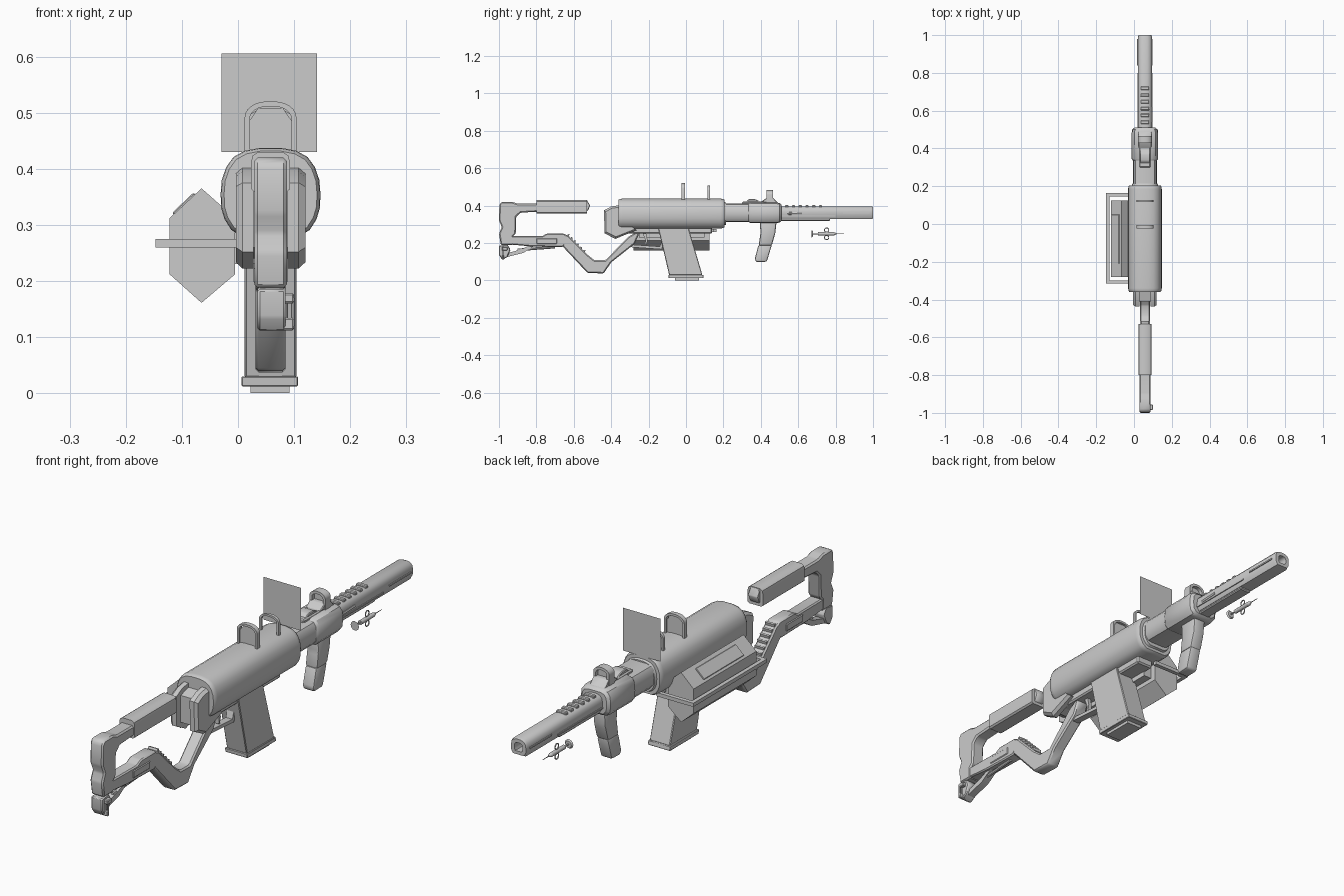
import bpy, bmesh, math
from mathutils import Vector

CX = 0.058  # x of the long axis


def finish(name, bm, bevel=0.0, seg=1):
    bmesh.ops.recalc_face_normals(bm, faces=bm.faces)
    if bevel:
        bmesh.ops.bevel(bm, geom=list(bm.edges), offset=bevel, segments=seg, profile=0.5,
                        affect='EDGES', clamp_overlap=True)
    me = bpy.data.meshes.new(name)
    bm.to_mesh(me)
    bm.free()
    ob = bpy.data.objects.new(name, me)
    bpy.context.collection.objects.link(ob)
    return ob


def loft(name, rings, bevel=0.0, seg=1, caps=True):
    bm = bmesh.new()
    rows = [[bm.verts.new(p) for p in r] for r in rings]
    n = len(rows[0])
    for a, b in zip(rows, rows[1:]):
        for i in range(n):
            bm.faces.new((a[i], a[(i + 1) % n], b[(i + 1) % n], b[i]))
    if caps:
        bm.faces.new(rows[0])
        bm.faces.new(rows[-1])
    return finish(name, bm, bevel, seg)


def side(name, pts, x0, x1, bevel=0.0, seg=1):
    """(y, z) profile extruded along x"""
    return loft(name, [[(x, y, z) for y, z in pts] for x in (x0, x1)], bevel, seg)


def along(name, pts, stations, cz, bevel=0.0, cx=CX):
    """(x offset, z offset) section swept along y with (y, scale) stations"""
    return loft(name, [[(cx + x * s, y, cz + z * s) for x, z in pts] for y, s in stations], bevel)


def box(name, x0, x1, y0, y1, z0, z1, bevel=0.0, seg=1):
    return side(name, [(y0, z0), (y1, z0), (y1, z1), (y0, z1)], x0, x1, bevel, seg)


def rod(name, p0, p1, r0, r1=None, n=12):
    p0, p1 = Vector(p0), Vector(p1)
    q = (p1 - p0).to_track_quat('Z', 'Y')
    ring = [(math.cos(2 * math.pi * i / n), math.sin(2 * math.pi * i / n)) for i in range(n)]
    r1 = r0 if r1 is None else r1
    return loft(name, [[p + q @ Vector((c * r, s * r, 0)) for c, s in ring] for p, r in ((p0, r0), (p1, r1))])


def mirrored(half):
    """close a half section (x >= 0, listed top to bottom) by mirroring"""
    return half + [(-x, z) for x, z in reversed(half) if x > 1e-6]


def hoop(name, y0, y1, hw, z0, z1, w, r):
    def arch(h, top, rad):
        pts = [(h, z0)]
        for i in range(7):
            a = math.pi / 2 * i / 6
            pts.append((h - rad + rad * math.cos(a), top - rad * 0.7 + 0.7 * rad * math.sin(a)))
        return pts + [(-x, z) for x, z in reversed(pts)]
    pts = arch(hw, z1, r) + arch(hw - w, z1 - w, r - w)[::-1]
    return along(name, pts, [(y0, 1), (y1, 1)], 0)


# main housing
body = mirrored([(0.02, .082), (.046, .077), (.066, .066), (.079, .048), (.087, .025), (.089, 0),
                 (.088, -.025), (.082, -.045), (.07, -.064), (.05, -.077)])
along('main_housing', body, [(-.36, .93), (-.352, .985), (-.34, 1), (.185, 1), (.197, .985), (.205, .93)], .355)
along('housing_front_collar', body, [(.20, .8), (.215, .74)], .355)
box('lower_receiver', .02, .096, -.34, .14, .25, .30, .006)

# rear cap: recessed centre with two side shells
cap = [(-.438, .375), (-.40, .395), (-.34, .405), (-.30, .30), (-.265, .268), (-.378, .222), (-.436, .252)]
side('rear_cap_core', [(-.41, .37), (-.34, .39), (-.28, .27), (-.37, .24), (-.41, .26)], .02, .096)
for tag, s in (('left', -1), ('right', 1)):
    rings = [[(CX + s * .03, y, z) for y, z in cap], [(CX + s * .05, y, z) for y, z in cap],
             [(CX + s * .062, y * .9 - .035, z * .88 + .038) for y, z in cap]]
    loft('rear_cap_shell_' + tag, rings)

# handguard in front of the housing
guard = mirrored([(.035, .056), (.055, .05), (.067, .034), (.07, .0), (.067, -.032), (.052, -.05), (.03, -.053)])
along('handguard_rear', guard, [(.19, .9), (.345, .9)], .36)
along('handguard_front', guard, [(.335, .9), (.345, 1), (.485, 1), (.50, .96), (.51, .8)], .36)

# barrel with recessed muzzle
bar = mirrored([(.012, .036), (.026, .031), (.035, .02), (.037, .006), (.037, -.016), (.028, -.033)])
along('barrel', bar, [(.49, 1), (.99, 1), (1.0, .9), (1.0, .5), (.93, .5)], .36)
box('barrel_under_rail', .032, .084, .50, .77, .318, .335, .004)
for i in range(6):
    box(f'barrel_rib_{i}', .035, .081, .53 + i * .036, .548 + i * .036, .385, .402, .003)
for s in (-1, 1):
    x = CX + s * .037
    box('barrel_side_rail', x - .003, x + .003, .51, .80, .342, .348)
    box('barrel_side_slot', x - .004, x + .004, .84, .98, .357, .363)
rod('barrel_catch', (.09, .54, .357), (.09, .62, .360), .009, n=8)

# reflex sight on the handguard
box('sight_base', .028, .088, .30, .485, .405, .422, .005)
side('sight_rear_block', [(.32, .42), (.335, .434), (.37, .434), (.40, .42)], .032, .084, .003)
side('sight_front_ramp', [(.40, .42), (.43, .44), (.468, .44), (.50, .405)], .024, .092, .003)
hoop('sight_arch', .43, .465, .036, .415, .482, .011, .034)
along('sight_lens', [(-.026, .42), (.026, .42), (.026, .455), (.014, .471), (-.014, .471), (-.026, .455)],
      [(.447, 1), (.450, 1)], 0)

# hoop sights on the housing and the thin upright card
hoop('rear_hoop', -.025, -.006, .046, .425, .52, .009, .04)
along('rear_hoop_pane', [(-.038, .43), (.038, .43), (.038, .485), (.022, .508), (-.022, .508), (-.038, .485)],
      [(-.016, 1), (-.014, 1)], 0)
hoop('front_hoop', .116, .128, .044, .425, .507, .008, .038)
bm = bmesh.new()
bm.faces.new([bm.verts.new(p) for p in ((-.029, .205, .43), (.141, .205, .43), (.141, .205, .605), (-.029, .205, .605))])
finish('upright_card', bm)

# magazine
side('magazine', [(-.15, .285), (.012, .285), (.088, .028), (-.09, .028)], .012, .104, .003)
side('magazine_base', [(-.092, .012), (.095, .012), (.092, .03), (-.094, .03)], .006, .107, .002)
box('magazine_foot', .022, .092, -.06, .07, 0, .013)

# side canister with surrounding rail
can = [(0, .103), (.06, .05), (.06, -.05), (0, -.101), (-.057, -.05), (-.057, .05)]
along('side_canister', can, [(-.28, 1), (.125, 1)], .262, cx=-.065)
d = Vector((.055, 0, .053)).normalized()
nrm = Vector((-d.z, 0, d.x)) * .008
q0, q1 = Vector((-.114, 0, .318)), Vector((-.076, 0, .354))
loft('canister_panel', [[p + Vector((0, y, 0)) for p in (q0 - nrm, q1 - nrm, q1 + nrm * .6, q0 + nrm * .6)]
                        for y in (-.21, .05)], .002)
box('canister_rail_side', -.147, -.130, -.315, .163, .26, .275)
for y0, y1 in ((-.315, -.298), (.146, .163)):
    box('canister_rail_end', -.131, .02, y0, y1, .26, .275)
box('canister_mount', -.02, .03, -.25, .10, .23, .29)

# pistol grip sweeping into the stock
grip = [(-.655, .248), (-.63, .24), (-.53, .14), (-.49, .108), (-.43, .108), (-.31, .232), (-.26, .262),
        (-.25, .25), (-.275, .195), (-.40, .096), (-.44, .037), (-.527, .04), (-.66, .182)]
side('grip_frame', grip, .031, .085, .006)
for i in range(6):
    y, z = -.632 + i * .017, .243 - i * .0172
    side(f'grip_tooth_{i}', [(y - .008, z - .012), (y + .006, z - .010), (y + .009, z + .004), (y + .001, z + .006)], .037, .079)

# trigger and guard
side('trigger', [(-.235, .26), (-.215, .26), (-.205, .215), (-.212, .188), (-.219, .19), (-.217, .215)], .05, .066)
side('trigger_guard', [(-.30, .178), (-.13, .166), (-.105, .25), (-.12, .25), (-.14, .181), (-.30, .192)], .043, .073)

# shoulder stock
butt = [(-.998, .405), (-.985, .42), (-.93, .42), (-.90, .41), (-.78, .41), (-.78, .368), (-.885, .362),
        (-.908, .34), (-.91, .25), (-.925, .235), (-.925, .188), (-.99, .188), (-1, .25), (-.985, .285), (-1, .32)]
side('stock_butt', butt, .029, .087, .006)
arm = [(-.94, .238), (-.77, .236), (-.745, .25), (-.65, .25), (-.62, .215), (-.66, .178), (-.83, .182), (-.94, .192)]
side('stock_lower_arm', arm, .031, .085, .005)
box('stock_arm_panel', .028, .088, -.80, -.69, .195, .225, .003)
side('stock_toe', [(-1, .185), (-.955, .192), (-.938, .165), (-.955, .125), (-.982, .11), (-1, .135)], .035, .085, .004)
side('stock_strut', [(-.975, .12), (-.87, .147), (-.81, .185), (-.84, .185), (-.885, .165), (-.975, .14)], .04, .072)
rod('stock_rod', (.062, -.90, .163), (.062, -.70, .178), .007, n=8)
box('toe_clasp_upper', .06, .10, -.985, -.955, .16, .178, .003)
box('toe_clasp_lower', .06, .10, -.985, -.972, .112, .134, .003)
for x in (.086, .098):
    rod('toe_clasp_pin', (x, -.978, .12), (x, -.978, .17), .0035, n=8)

# cheek rest
cheek = mirrored([(.022, .036), (.032, .029), (.035, .015), (.035, -.03), (.028, -.036)])
along('cheek_rest', cheek, [(-.80, 1), (-.53, 1)], .394)
side('cheek_rest_tip', [(-.54, .425), (-.53, .43), (-.512, .40), (-.525, .372), (-.56, .36)], .037, .079, .003)

# fore grip
side('fore_grip', [(.395, .32), (.485, .32), (.477, .25), (.458, .185), (.388, .185), (.398, .25)], .03, .086, .01, 2)
side('fore_grip_end', [(.387, .19), (.459, .19), (.432, .10), (.375, .098), (.368, .115)], .032, .084, .008, 2)

# small syringe dart floating under the barrel
zc = .249
for nm, y0, y1, r0, r1 in (('dart_barrel', .705, .79, .009, .009), ('dart_nose', .79, .805, .009, .003),
                           ('dart_needle', .805, .845, .002, .001), ('dart_plunger', .676, .71, .003, .003),
                           ('dart_thumb_plate', .672, .678, .019, .014)):
    rod(nm, (CX, y0, zc), (CX, y1, zc), r0, r1)
for s in (-1, 1):
    bpy.ops.mesh.primitive_torus_add(location=(CX, .752, zc + s * .02), rotation=(0, math.pi / 2, 0),
                                     major_radius=.0115, minor_radius=.0025, major_segments=16, minor_segments=6)
    bpy.context.object.name = 'dart_finger_ring'

bpy.ops.object.select_all(action='SELECT')
bpy.context.view_layer.objects.active = bpy.context.selected_objects[0]
bpy.ops.object.shade_smooth_by_angle(angle=math.radians(35))
